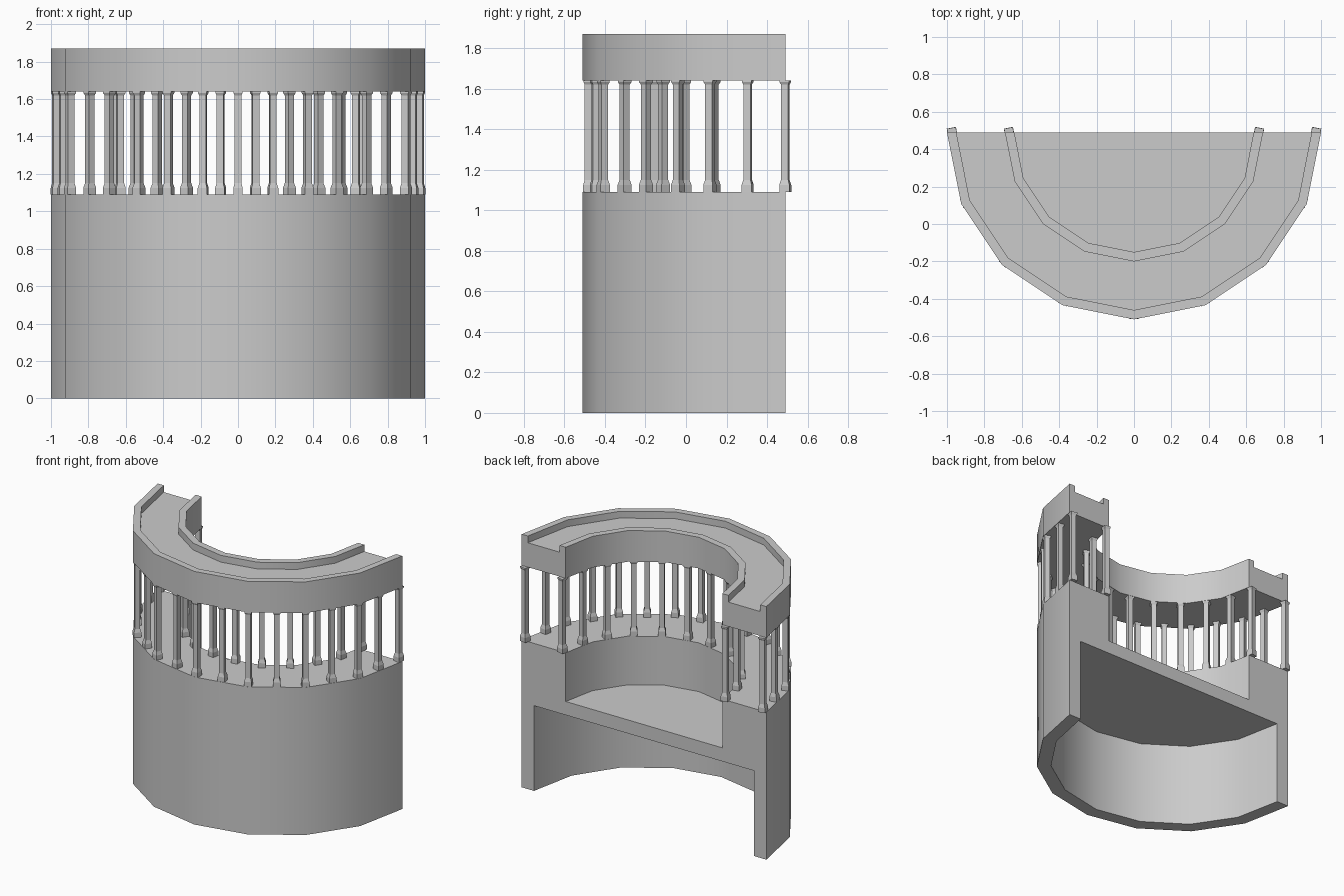
import bpy, bmesh, math
from mathutils import Vector, Matrix

if "Cube" in bpy.data.objects:
    bpy.data.objects.remove(bpy.data.objects["Cube"])

CY = 0.49      # y of the flat back plane, centre of the half ring
SIDES = 8      # facets on the half circle


def ring_point(r, i, z=0.0):
    a = math.pi * i / SIDES
    return Vector((-r * math.cos(a), CY - r * math.sin(a), z))


def finish(name, bm, smooth=True):
    bmesh.ops.recalc_face_normals(bm, faces=bm.faces)
    me = bpy.data.meshes.new(name)
    bm.to_mesh(me)
    bm.free()
    ob = bpy.data.objects.new(name, me)
    bpy.context.collection.objects.link(ob)
    if smooth:
        bpy.ops.object.select_all(action='DESELECT')
        ob.select_set(True)
        bpy.context.view_layer.objects.active = ob
        bpy.ops.object.shade_smooth_by_angle(angle=math.radians(30))
    return ob


def half_sweep(name, profile):
    """Sweep a closed (radius, z) profile round the half polygon and cap both ends."""
    bm = bmesh.new()
    rows = [[bm.verts.new(ring_point(r, i, z)) for r, z in profile] for i in range(SIDES + 1)]
    n = len(profile)
    for a, b in zip(rows, rows[1:]):
        for j in range(n):
            k = (j + 1) % n
            if profile[j][0] == 0 and profile[k][0] == 0:
                continue
            bm.faces.new((a[j], a[k], b[k], b[j]))
    bm.faces.new(rows[0])
    bm.faces.new(rows[-1])
    bmesh.ops.remove_doubles(bm, verts=bm.verts, dist=1e-4)
    bmesh.ops.recalc_face_normals(bm, faces=bm.faces)
    bmesh.ops.dissolve_limit(bm, angle_limit=0.01, verts=bm.verts, edges=bm.edges)
    return finish(name, bm)


# Lower drum: outer wall, sunken floor and hollow underside
half_sweep("base_drum", [(1, 0), (1, 1.09), (0.64, 1.09), (0.64, 0.73),
                         (0, 0.73), (0, 0.63), (0.9, 0.63), (0.9, 0)])

# Upper gallery: walkway between two low parapets
half_sweep("upper_gallery", [(1, 1.64), (1, 1.87), (0.95, 1.87), (0.95, 1.82),
                             (0.69, 1.82), (0.69, 1.87), (0.64, 1.87), (0.64, 1.64)])

# Square column outline: (half width, z)
COLUMN = [(0.025, 1.09), (0.025, 1.125), (0.018, 1.15), (0.018, 1.62),
          (0.024, 1.632), (0.024, 1.64)]


def add_column(bm, pos, angle):
    rot = Matrix.Rotation(angle, 3, 'Z')
    rows = []
    for h, z in COLUMN:
        rows.append([bm.verts.new(rot @ Vector((x * h, y * h, z)) + pos)
                     for x, y in ((-1, -1), (1, -1), (1, 1), (-1, 1))])
    for a, b in zip(rows, rows[1:]):
        for j in range(4):
            k = (j + 1) % 4
            bm.faces.new((a[j], a[k], b[k], b[j]))
    bm.faces.new(rows[0])
    bm.faces.new(rows[-1])


def colonnade(name, r, count):
    """Evenly spaced columns along the half polygon of radius r."""
    bm = bmesh.new()
    for c in range(count):
        t = SIDES * c / (count - 1)
        i = min(int(t + 1e-6), SIDES - 1)
        p, q = ring_point(r, i), ring_point(r, i + 1)
        d = q - p
        ang = math.atan2(d.y, d.x)
        # columns on a corner face along the bisector
        if abs(t - round(t)) < 1e-4 and 0 < round(t) < SIDES:
            ang -= math.pi / SIDES / 2
        add_column(bm, p.lerp(q, t - i), ang)
    return finish(name, bm, smooth=False)


# Outer and inner rows of columns
colonnade("outer_columns", 0.972, 17)
colonnade("inner_columns", 0.667, 12)
